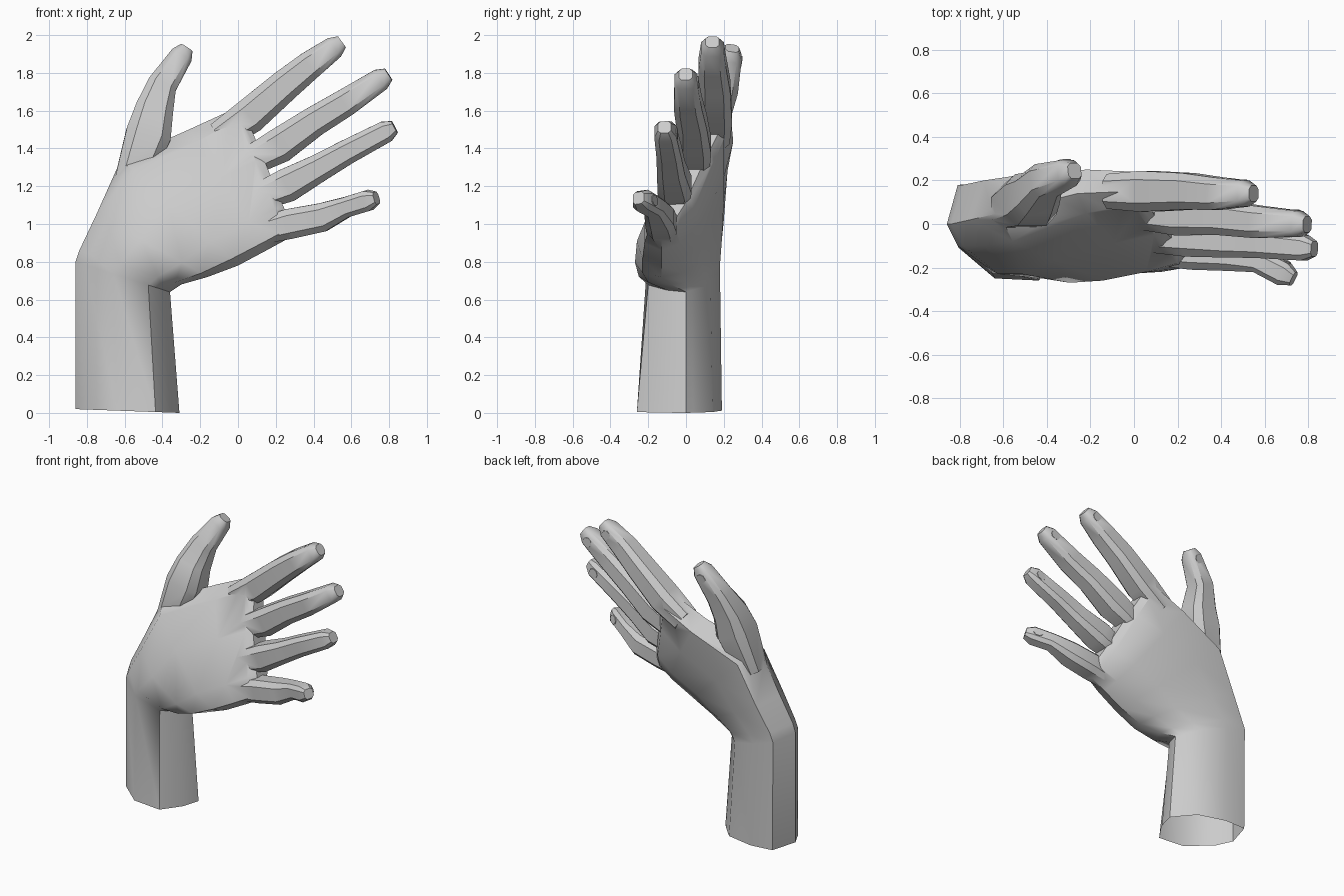
import bpy, bmesh, math
from mathutils import Vector

cube = bpy.data.objects.get("Cube")
if cube:
    bpy.data.objects.remove(cube, do_unlink=True)

skin = bpy.data.materials.new("light_grey")
skin.use_nodes = True
grey = (0.6, 0.6, 0.6, 1)
skin.diffuse_color = grey
skin.node_tree.nodes["Principled BSDF"].inputs["Base Color"].default_value = grey
BACK = Vector((0, 1, 0))


def loft(name, rings):
    """Skin a closed solid through rings of equal length, with fan caps."""
    bm = bmesh.new()
    loops = [[bm.verts.new(p) for p in ring] for ring in rings]
    n = len(loops[0])
    for a, b in zip(loops, loops[1:]):
        for i in range(n):
            j = (i + 1) % n
            bm.faces.new((a[i], a[j], b[j], b[i]))
    for loop in (loops[0], loops[-1]):
        centre = bm.verts.new(sum((v.co for v in loop), Vector()) / n)
        for i in range(n):
            bm.faces.new((loop[i], loop[(i + 1) % n], centre))
    bmesh.ops.recalc_face_normals(bm, faces=bm.faces)
    mesh = bpy.data.meshes.new(name)
    bm.to_mesh(mesh)
    bm.free()
    mesh.materials.append(skin)
    obj = bpy.data.objects.new(name, mesh)
    bpy.context.collection.objects.link(obj)
    return obj


def palm_ring(little_side, thumb_side, front, back):
    """Cross-section between two edge points, with depths on both faces."""
    a, b = Vector(little_side), Vector(thumb_side)
    steps = (0.06, 0.23, 0.6, 0.9)

    def row(depths):
        points = [a.lerp(b, t) for t in steps]
        return [Vector((p.x, y, p.z)) for p, y in zip(points, depths)]

    return [a] + row(front) + [b] + row(back)[::-1]


def frame(path, i):
    """Direction, sideways and backward axes at one point of a finger."""
    before, after = path[max(i - 1, 0)], path[min(i + 1, len(path) - 1)]
    along = (after - before).normalized()
    side = along.cross(BACK).normalized()
    return along, side, side.cross(along)


def soft_square(centre, side, back, w):
    """Square section with cut corners."""
    c = 0.58
    corners = [(1, c), (c, 1), (-c, 1), (-1, c), (-1, -c), (-c, -1), (c, -1), (1, -c)]
    return [centre + side * w * s + back * w * t for s, t in corners]


def finger(name, joints):
    """Tapered eight-sided finger with a blunt tip, and its nail plate."""
    path = [Vector(j[:3]) for j in joints]
    rings = []
    for i, joint in enumerate(joints):
        along, side, back = frame(path, i)
        rings.append(soft_square(path[i], side, back, joint[3]))
    w = joints[-1][3]
    rings.append(soft_square(path[-1] + along * 0.05, side, back, w * 0.6))
    obj = loft(name, rings)

    bed = path[-1] + back * w - along * 0.03
    outline = []
    for k in range(8):
        t = math.pi / 8 + k * math.pi / 4
        outline.append(bed + along * 0.035 * math.cos(t) + side * w * 0.55 * math.sin(t))
    loft(name + "_nail", [[p + back * h for p in outline] for h in (-0.002, 0.005)])
    return obj


# Forearm, wrist and palm, from the cut end to the webs between the fingers
hand = loft("hand", [
    palm_ring((-.31, 0, 0), (-.86, 0, .02), (-.12, -.26, -.25, -.11), (.04, .14, .19, .18)),
    palm_ring((-.36, 0, .64), (-.86, 0, .8), (-.1, -.2, -.21, -.1), (.03, .13, .18, .18)),
    palm_ring((-.3, -.08, .68), (-.84, 0, .86), (-.2, -.25, -.23, -.1), (0, .1, .18, .18)),
    palm_ring((-.16, -.13, .72), (-.75, .02, 1.05), (-.23, -.27, -.23, -.1), (-.02, .08, .19, .2)),
    palm_ring((0, -.13, .78), (-.62, .05, 1.34), (-.23, -.26, -.17, -.08), (-.03, .08, .2, .22)),
    palm_ring((.15, -.13, .86), (-.26, .14, 1.5), (-.22, -.22, -.09, .05), (-.03, .08, .2, .25)),
    palm_ring((.26, -.13, .92), (-.02, .15, 1.61), (-.2, -.18, -.05, .07), (-.05, .04, .15, .24)),
    palm_ring((.3, -.13, .95), (.03, .15, 1.6), (-.17, -.13, -.03, .1), (-.08, -.01, .1, .2)),
])

# Joints of each finger: x, y, z and half width
fingers = {
    "thumb": [(-.57, .07, 1.2, .09), (-.475, .11, 1.47, .12), (-.445, .14, 1.6, .1),
              (-.405, .2, 1.73, .078), (-.3, .235, 1.89, .06)],
    "index_finger": [(-.1, .15, 1.46, .08), (.06, .15, 1.57, .094), (.25, .15, 1.735, .084),
                     (.38, .14, 1.84, .075), (.51, .14, 1.935, .06)],
    "middle_finger": [(.04, .05, 1.32, .075), (.22, .04, 1.415, .093), (.4, .03, 1.54, .08),
                      (.565, .01, 1.64, .074), (.755, 0, 1.765, .06)],
    "ring_finger": [(.08, -.06, 1.13, .07), (.26, -.06, 1.205, .09), (.425, -.08, 1.295, .074),
                    (.575, -.09, 1.38, .066), (.785, -.11, 1.49, .058)],
    "little_finger": [(.08, -.12, .95, .065), (.27, -.13, 1, .08), (.445, -.14, 1.035, .076),
                      (.575, -.17, 1.09, .054), (.69, -.23, 1.125, .055)],
}

# Fuse the fingers into the palm
for name, joints in fingers.items():
    part = finger(name, joints)
    bpy.context.view_layer.objects.active = hand
    union = hand.modifiers.new("join_" + name, "BOOLEAN")
    union.operation = "UNION"
    union.solver = "EXACT"
    union.object = part
    bpy.ops.object.modifier_apply(modifier=union.name)
    bpy.data.objects.remove(part, do_unlink=True)

# Open the cut end of the forearm
bm = bmesh.new()
bm.from_mesh(hand.data)
cut_end = [f for f in bm.faces if all(v.co.z < 0.03 for v in f.verts)]
bmesh.ops.delete(bm, geom=cut_end, context="FACES")
for f in bm.faces:
    f.material_index = 0
bm.to_mesh(hand.data)
bm.free()

# Soft palm, crisp finger edges
bpy.ops.object.select_all(action="DESELECT")
hand.select_set(True)
bpy.context.view_layer.objects.active = hand
bpy.ops.object.shade_smooth_by_angle(angle=math.radians(40))
